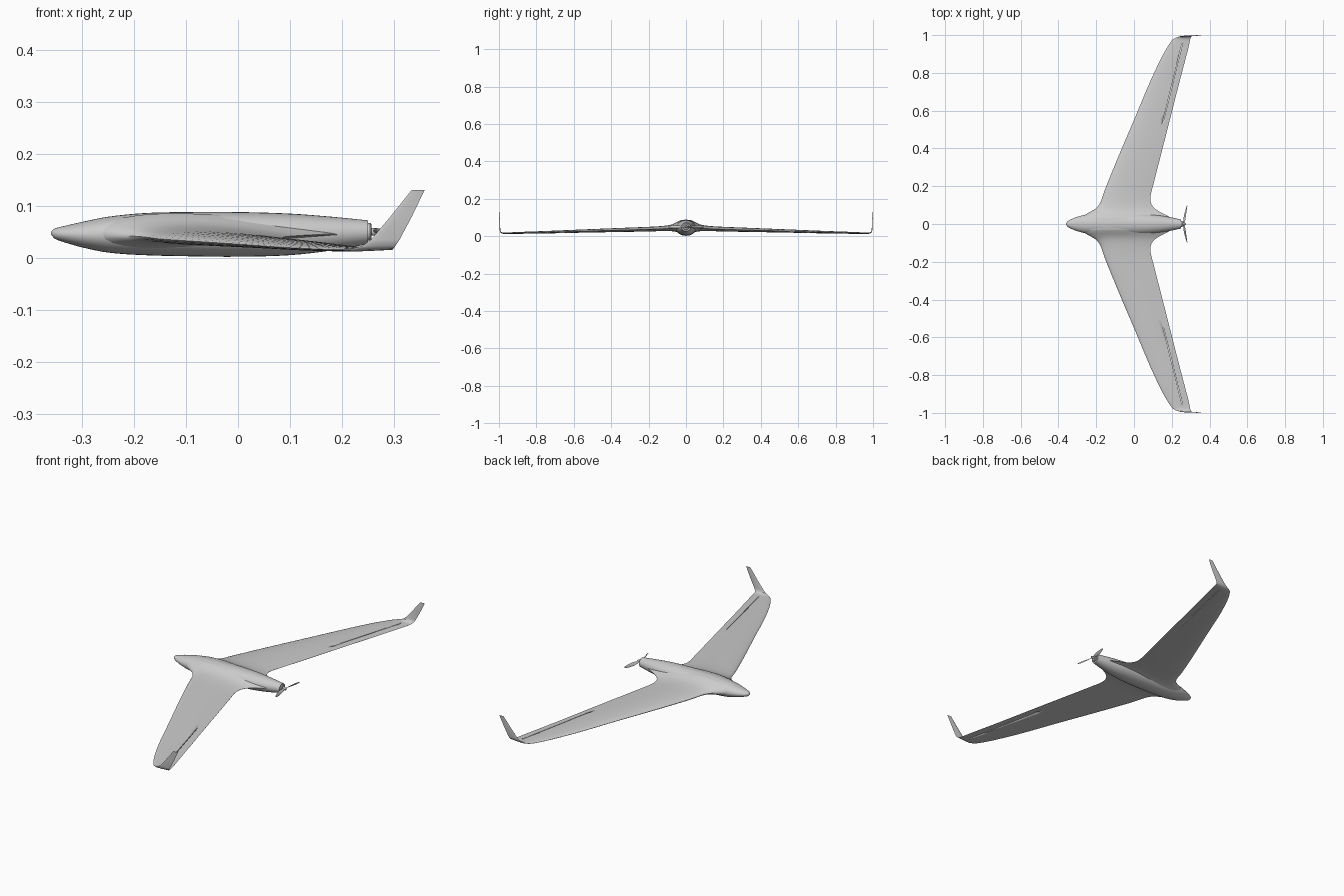
import bpy, bmesh, math
from mathutils import Vector

if "Cube" in bpy.data.objects:
    bpy.data.objects.remove(bpy.data.objects["Cube"])

grey = bpy.data.materials.new("light_grey")
grey.diffuse_color = (0.6, 0.6, 0.6, 1)
grey.use_nodes = True
grey.node_tree.nodes["Principled BSDF"].inputs["Base Color"].default_value = grey.diffuse_color


def loft(name, rings, angle=40):
    """Closed skin through rings of equal point count, with capped ends."""
    bm = bmesh.new()
    vs = [[bm.verts.new(p) for p in r] for r in rings]
    n = len(rings[0])
    for a, b in zip(vs, vs[1:]):
        for i in range(n):
            j = (i + 1) % n
            bm.faces.new((a[i], a[j], b[j], b[i]))
    bm.faces.new(vs[0])
    bm.faces.new(vs[-1])
    bmesh.ops.recalc_face_normals(bm, faces=bm.faces)
    me = bpy.data.meshes.new(name)
    bm.to_mesh(me)
    bm.free()
    me.materials.append(grey)
    ob = bpy.data.objects.new(name, me)
    bpy.context.collection.objects.link(ob)
    bpy.ops.object.select_all(action='DESELECT')
    ob.select_set(True)
    bpy.context.view_layer.objects.active = ob
    bpy.ops.object.shade_smooth_by_angle(angle=math.radians(angle))
    return ob


def smooth_rows(rows, steps):
    """Interpolate station rows with a spline whose slopes respect spacing."""
    def slope(i, k):
        a, b = max(i - 1, 0), min(i + 1, len(rows) - 1)
        return (rows[b][k] - rows[a][k]) / (rows[b][0] - rows[a][0])
    out = []
    for i in range(len(rows) - 1):
        p, q = rows[i], rows[i + 1]
        h = q[0] - p[0]
        for s in range(steps):
            t = s / steps
            row = [p[0] + h * t]
            for k in range(1, len(p)):
                row.append((2*t**3 - 3*t*t + 1) * p[k] + (t**3 - 2*t*t + t) * h * slope(i, k)
                           + (3*t*t - 2*t**3) * q[k] + (t**3 - t*t) * h * slope(i + 1, k))
            out.append(row)
    return out + [list(rows[-1])]


# Fuselage: x, half width, bottom, top
body = [(-0.36, 0.003, 0.045, 0.050), (-0.353, 0.013, 0.037, 0.056),
        (-0.335, 0.024, 0.030, 0.061), (-0.30, 0.038, 0.020, 0.069),
        (-0.25, 0.050, 0.010, 0.079), (-0.18, 0.056, 0.005, 0.086),
        (-0.10, 0.057, 0.003, 0.088), (0.0, 0.056, 0.002, 0.088),
        (0.10, 0.050, 0.005, 0.085), (0.18, 0.038, 0.014, 0.079),
        (0.25, 0.024, 0.026, 0.072)]
rings = []
for x, w, lo, hi in smooth_rows(body, 4):
    rings.append([(x, w * math.cos(a), (lo + hi) / 2 + (hi - lo) / 2 * math.sin(a))
                  for a in (math.tau * i / 32 for i in range(32))])
loft("fuselage", rings)

# Wing half stations: y, z, leading x, trailing x, thickness, cant in degrees
wing_rows = [(0.03, 0.045, -0.28, 0.20, 0.072, 0), (0.045, 0.045, -0.265, 0.175, 0.058, 0),
             (0.06, 0.044, -0.24, 0.145, 0.045, 0), (0.08, 0.042, -0.205, 0.112, 0.035, 0),
             (0.11, 0.040, -0.180, 0.090, 0.029, 0), (0.15, 0.038, -0.165, 0.088, 0.026, 0),
             (0.20, 0.036, -0.147, 0.100, 0.025, 0), (0.38, 0.031, -0.073, 0.146, 0.021, 0),
             (0.56, 0.026, 0.004, 0.192, 0.017, 0), (0.76, 0.020, 0.088, 0.243, 0.013, 0),
             (0.89, 0.017, 0.150, 0.277, 0.010, 0), (0.95, 0.0155, 0.185, 0.292, 0.008, 0),
             (0.975, 0.0155, 0.203, 0.297, 0.007, 5)]
# Upturned tip and winglet
tip_rows = [(0.986, 0.0175, 0.220, 0.299, 0.006, 25), (0.9925, 0.023, 0.240, 0.303, 0.005, 60),
            (0.995, 0.035, 0.256, 0.311, 0.004, 82), (0.9965, 0.080, 0.294, 0.335, 0.003, 88),
            (0.999, 0.130, 0.334, 0.359, 0.002, 88)]
half = smooth_rows(wing_rows, 3) + tip_rows
full = [(-y, z, a, b, t, -c) for y, z, a, b, t, c in reversed(half)] + half


def airfoil(y, z, lead, trail, thick, cant, n=14):
    c = math.radians(cant)
    normal = Vector((0, -math.sin(c), math.cos(c)))
    ts = [(1 - math.cos(math.pi * i / n)) / 2 for i in range(n + 1)]
    pts = []
    for side, seq in ((1, ts[::-1]), (-1, ts[1:])):
        for u in seq:
            h = 5 * (0.2969 * u**0.5 - 0.126 * u - 0.3516 * u*u + 0.2843 * u**3 - 0.1015 * u**4)
            off = thick * (side * h + 0.3 * u * (1 - u))
            pts.append(Vector((lead + (trail - lead) * u, y, z)) + normal * off)
    return pts


wing = loft("wing", [airfoil(*s) for s in full])

# Thin hinge gaps in front of the ailerons
for side, label in ((1, "left"), (-1, "right")):
    ring = []
    for z in (0.0, 0.06):
        ring.append([(x, side * y, z) for x, y in
                     ((0.154, 0.55), (0.157, 0.55), (0.257, 0.955), (0.254, 0.955))])
    slot = loft("hinge_cutter_" + label, ring)
    slot.hide_render = True
    slot.hide_viewport = True
    cut = wing.modifiers.new("hinge_gap_" + label, 'BOOLEAN')
    cut.operation = 'DIFFERENCE'
    cut.solver = 'EXACT'
    cut.object = slot


# Motor and propeller hub behind the fuselage
def turned(name, profile, z=0.050):
    loft(name, [[(x, r * math.cos(a), z + r * math.sin(a))
                 for a in (math.tau * i / 20 for i in range(20))] for x, r in profile])


turned("motor", [(0.23, 0.017), (0.254, 0.017), (0.257, 0.014)])
turned("hub", [(0.25, 0.007), (0.268, 0.007), (0.273, 0.005), (0.275, 0.001)])

# Two folding blades: y, x, chord, pitch in degrees
blade = [(0.004, 0.263, 0.007, 60), (0.02, 0.266, 0.013, 50), (0.045, 0.270, 0.017, 38),
         (0.075, 0.276, 0.014, 28), (0.092, 0.280, 0.008, 24), (0.097, 0.281, 0.003, 22)]
for side, label in ((1, "left"), (-1, "right")):
    rings = []
    for y, x, chord, pitch in smooth_rows(blade, 3):
        p = math.radians(pitch) * side
        ring = []
        for i in range(10):
            a = math.tau * i / 10
            u, v = chord / 2 * math.cos(a), 0.0012 * math.sin(a)
            ring.append((x + u * math.sin(p) + v * math.cos(p), side * y,
                         0.050 + u * math.cos(p) - v * math.sin(p)))
        rings.append(ring)
    loft("propeller_blade_" + label, rings)
